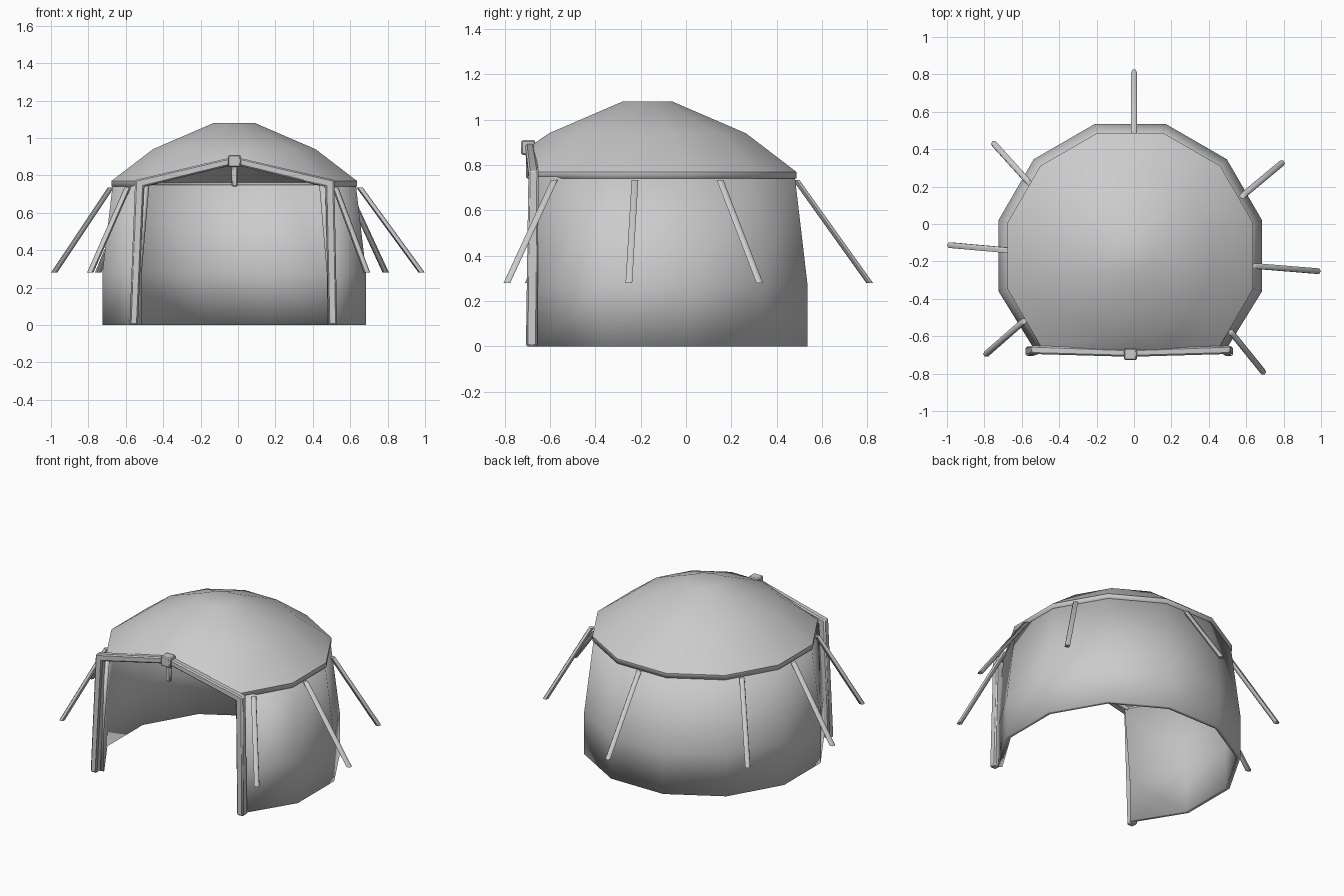
import bpy, bmesh
from math import sin, cos, radians, pi
from mathutils import Vector

if "Cube" in bpy.data.objects:
    bpy.data.objects.remove(bpy.data.objects["Cube"])

CX, CY = -0.02, -0.17      # centre of the round tent


def loft(name, rings, closed=True, cap_start=False, cap_end=False, thick=0, bevel=0, angle=40):
    bm = bmesh.new()
    rows = [[bm.verts.new(p) for p in r] for r in rings]
    n = len(rows[0])
    for lo, hi in zip(rows, rows[1:]):
        for i in range(n if closed else n - 1):
            j = (i + 1) % n
            bm.faces.new((lo[i], lo[j], hi[j], hi[i]))
    if cap_start:
        bm.faces.new(rows[0][::-1])
    if cap_end:
        bm.faces.new(rows[-1])
    if cap_start and cap_end:
        bmesh.ops.recalc_face_normals(bm, faces=bm.faces)
    me = bpy.data.meshes.new(name)
    bm.to_mesh(me)
    bm.free()
    ob = bpy.data.objects.new(name, me)
    bpy.context.collection.objects.link(ob)
    if thick:
        m = ob.modifiers.new("thickness", 'SOLIDIFY')
        m.thickness, m.offset = thick, -1
    if bevel:
        m = ob.modifiers.new("bevel", 'BEVEL')
        m.width, m.segments = bevel, 1
    bpy.ops.object.select_all(action='DESELECT')
    ob.select_set(True)
    bpy.context.view_layer.objects.active = ob
    bpy.ops.object.shade_smooth_by_angle(angle=radians(angle))
    return ob


def polar(r, deg, z):
    return Vector((CX + r * cos(radians(deg)), CY + r * sin(radians(deg)), z))


# wall: ten corners of a twelve-sided ring, open at the front
wall = []
for r, z in ((0.73, 0), (0.73, 0.28), (0.673, 0.75)):
    ring = [polar(r, -45 + 30 * i, z) for i in range(10)]
    for p in (ring[0], ring[-1]):
        p.y = -0.665
    wall.append(ring)
loft("tent_wall", wall, closed=False, thick=0.025)

# roof: low dome with a hem, its front edge lifted into a gable
angles = [-90, -75] + [-45 + 30 * i for i in range(10)] + [255]
gable = {-90: (0, -0.685, 0.885), -75: (0.17, -0.68, 0.85), 255: (-0.17, -0.68, 0.85)}
roof = []
for r, z in ((0.68, 0.74), (0.68, 0.77), (0.45, 0.94), (0.114, 1.08)):
    ring = []
    for a in angles:
        p = polar(r * (cos(radians(15)) if a == -90 else 1), a, z)
        if r == 0.68 and a in gable:
            gx, gy, gz = gable[a]
            p = Vector((CX + gx, gy, gz + z - 0.77))
        ring.append(p)
    roof.append(ring)
loft("tent_roof", roof, cap_end=True, thick=0.02)

# door frame: two posts and a gabled lintel as one mitred strip
outer = [(-0.58, 0), (-0.55, 0.775), (-0.02, 0.9), (0.515, 0.775), (0.53, 0)]
inner = [(-0.535, 0), (-0.502, 0.74), (-0.02, 0.858), (0.467, 0.74), (0.483, 0)]
depth = [(-0.706, -0.656), (-0.695, -0.65), (-0.71, -0.67), (-0.695, -0.65), (-0.706, -0.656)]
loft("door_frame", [[(o[0], f, o[1]), (o[0], b, o[1]), (i[0], b, i[1]), (i[0], f, i[1])]
                    for o, i, (f, b) in zip(outer, inner, depth)],
     cap_start=True, cap_end=True, bevel=0.008)


def box(name, x0, x1, y0, y1, z0, z1, bevel):
    loft(name, [[(x0, y0, z), (x1, y0, z), (x1, y1, z), (x0, y1, z)] for z in (z0, z1)],
         cap_start=True, cap_end=True, bevel=bevel)


# ridge block and hanging peg
box("ridge_block", -0.053, 0.015, -0.727, -0.665, 0.845, 0.91, 0.006)
box("hanging_peg", -0.034, -0.002, -0.705, -0.675, 0.74, 0.86, 0.006)

# guy poles sloping outwards from the eaves, ends cut level
poles = [((0, 0.485), (0, 0.81)), ((0.58, 0.15), (0.79, 0.325)), ((0.65, -0.225), (0.982, -0.252)),
         ((0.52, -0.58), (0.69, -0.79)), ((-0.59, -0.52), (-0.79, -0.695)),
         ((-0.68, -0.14), (-0.983, -0.113)), ((-0.56, 0.22), (-0.748, 0.428))]
for k, (top, foot) in enumerate(poles):
    loft(f"guy_pole_{k + 1}",
         [[(x + 0.017 * cos(i * pi / 3), y + 0.017 * sin(i * pi / 3), z) for i in range(6)]
          for (x, y), z in ((foot, 0.28), (top, 0.735))],
         cap_start=True, cap_end=True, angle=65)
